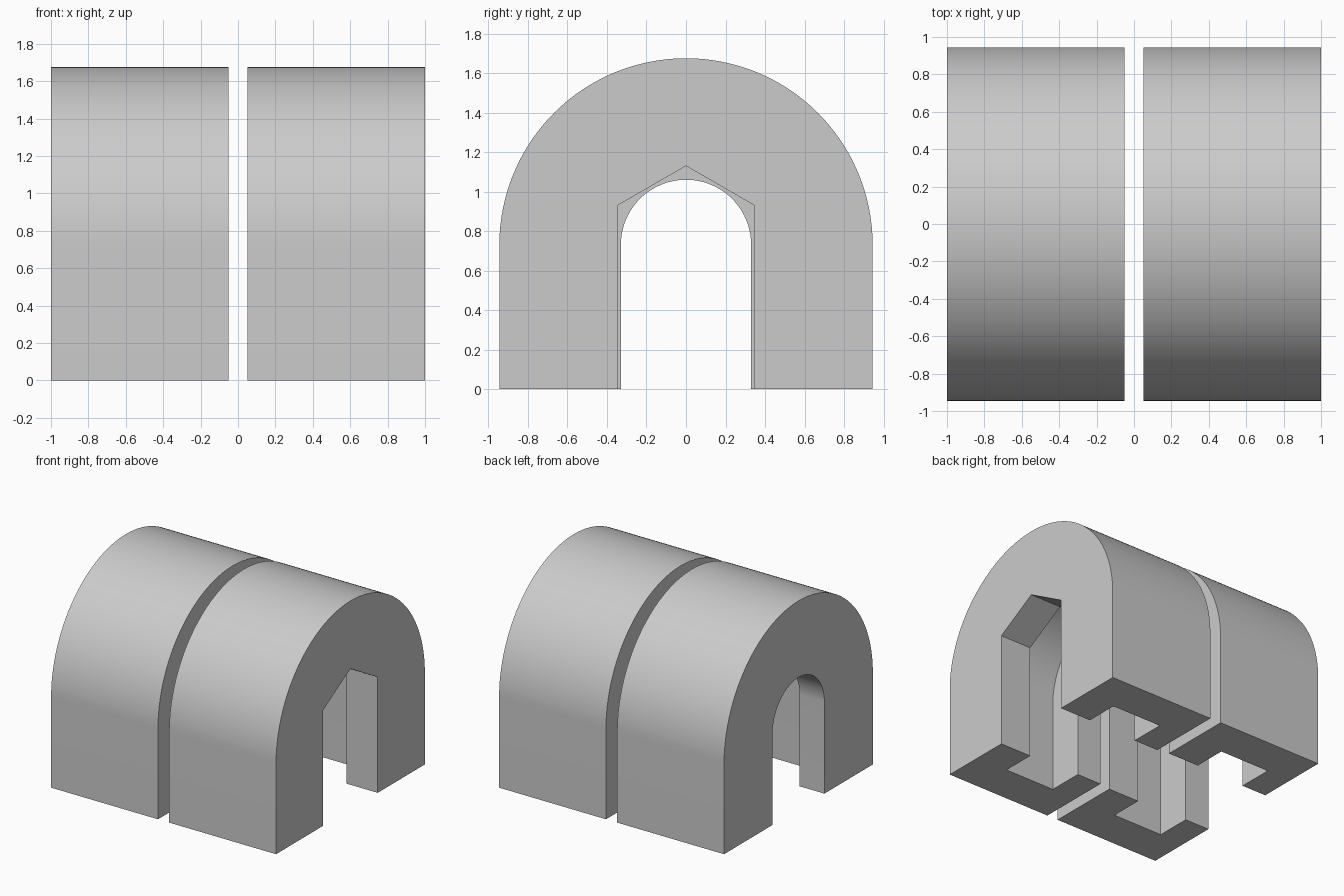
import bpy
import bmesh
from math import pi, sin, cos, radians

cube = bpy.data.objects.get("Cube")
if cube:
    bpy.data.objects.remove(cube, do_unlink=True)

grey = bpy.data.materials.new("plain grey")
grey.use_nodes = True
colour = (0.6, 0.6, 0.6, 1)
grey.diffuse_color = colour
grey.node_tree.nodes["Principled BSDF"].inputs["Base Color"].default_value = colour

SPRING = 0.73      # height where the arches start to curve
LENGTH = 0.95      # length of one half along x
GAP = 0.1


def arch(name, x0, x1, radius, floor, segments, start=0):
    """Extrude an arch-shaped profile (legs plus a polygonal vault) along x."""
    bm = bmesh.new()
    points = []
    for i in range(segments + 1):
        a = start + (pi - 2 * start) * i / segments
        points.append((radius * cos(a), SPRING + radius * sin(a)))
    points = [(points[0][0], floor)] + points + [(points[-1][0], floor)]
    face = bm.faces.new([bm.verts.new((x0, y, z)) for y, z in points])
    moved = bmesh.ops.extrude_face_region(bm, geom=[face])["geom"]
    bmesh.ops.translate(bm, vec=(x1 - x0, 0, 0),
                        verts=[v for v in moved if isinstance(v, bmesh.types.BMVert)])
    bmesh.ops.recalc_face_normals(bm, faces=bm.faces)
    mesh = bpy.data.meshes.new(name)
    bm.to_mesh(mesh)
    bm.free()
    mesh.materials.append(grey)
    obj = bpy.data.objects.new(name, mesh)
    bpy.context.collection.objects.link(obj)
    return obj


def vault_half(name, centre):
    left, right = centre - LENGTH / 2, centre + LENGTH / 2
    body = arch(name, left, right, 0.945, 0, 96)
    # Wide chamber, narrow round doorway, and gabled doorway
    cutters = [
        arch("chamber_cutter", left + 0.22, right - 0.28, 0.62, -0.2, 64),
        arch("round_door_cutter", left - 0.04, centre - 0.1, 0.33, -0.2, 48),
        arch("gabled_door_cutter", centre + 0.1, right + 0.04, 0.4, -0.2, 2, radians(30)),
    ]
    bpy.ops.object.select_all(action="DESELECT")
    body.select_set(True)
    bpy.context.view_layer.objects.active = body
    for cutter in cutters:
        cutter.hide_render = True
        mod = body.modifiers.new("cut", "BOOLEAN")
        mod.operation = "DIFFERENCE"
        mod.solver = "EXACT"
        mod.object = cutter
        bpy.ops.object.modifier_apply(modifier=mod.name)
        bpy.data.objects.remove(cutter, do_unlink=True)
    bpy.ops.object.shade_smooth_by_angle(angle=radians(30))


# Two matching halves with a gap between them
offset = (LENGTH + GAP) / 2
vault_half("right_vault", -offset)
vault_half("left_vault", offset)
